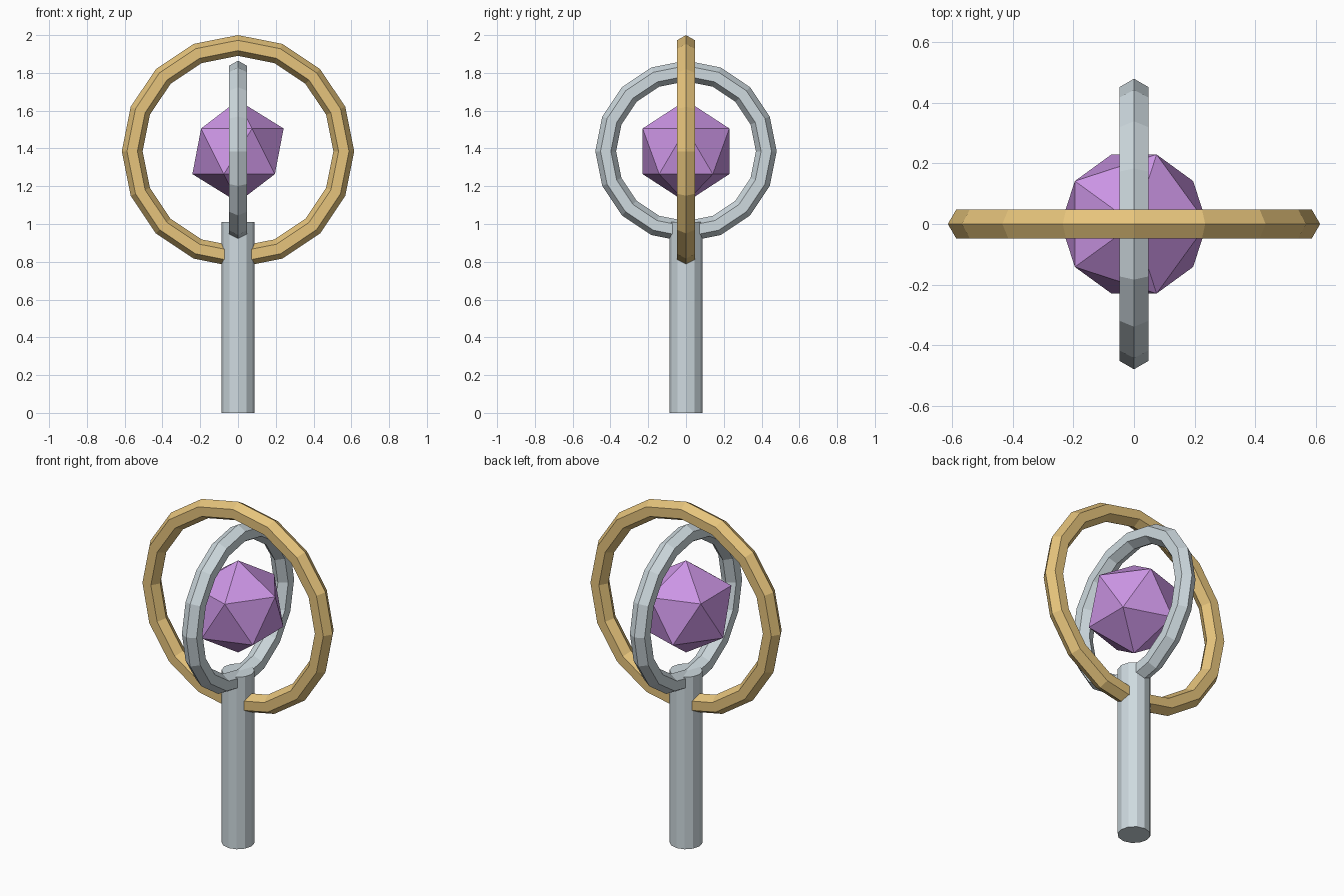
import bpy
from math import radians

if "Cube" in bpy.data.objects:
    bpy.data.objects.remove(bpy.data.objects["Cube"])

CENTRE = (0, 0, 1.385)


def material(name, colour):
    mat = bpy.data.materials.new(name)
    mat.diffuse_color = (*colour, 1)
    mat.use_nodes = True
    mat.node_tree.nodes["Principled BSDF"].inputs["Base Color"].default_value = mat.diffuse_color
    return mat


def finish(name, mat):
    obj = bpy.context.object
    obj.name = name
    obj.data.materials.append(mat)
    return obj


def ring(name, radius, rotation, mat):
    bpy.ops.mesh.primitive_torus_add(
        major_segments=16, minor_segments=6, major_radius=radius,
        minor_radius=0.055, location=CENTRE, rotation=rotation)
    return finish(name, mat)


gold = material("gold", (0.79, 0.55, 0.20))
silver = material("silver", (0.62, 0.70, 0.74))
purple = material("purple", (0.60, 0.30, 0.78))

# Handle post, with the lower part of both rings sunk into it
bpy.ops.mesh.primitive_cylinder_add(vertices=12, radius=0.088, depth=1.01,
                                    location=(0, 0, 0.505))
finish("handle_post", silver)

# Crossed rings: large one faces the front, small one faces the side
ring("outer_ring", 0.56, (radians(90), 0, 0), gold)
ring("inner_ring", 0.425, (0, radians(90), 0), silver)

# Floating faceted gem
bpy.ops.mesh.primitive_ico_sphere_add(subdivisions=1, radius=0.27,
                                      location=CENTRE)
finish("gem", purple)
